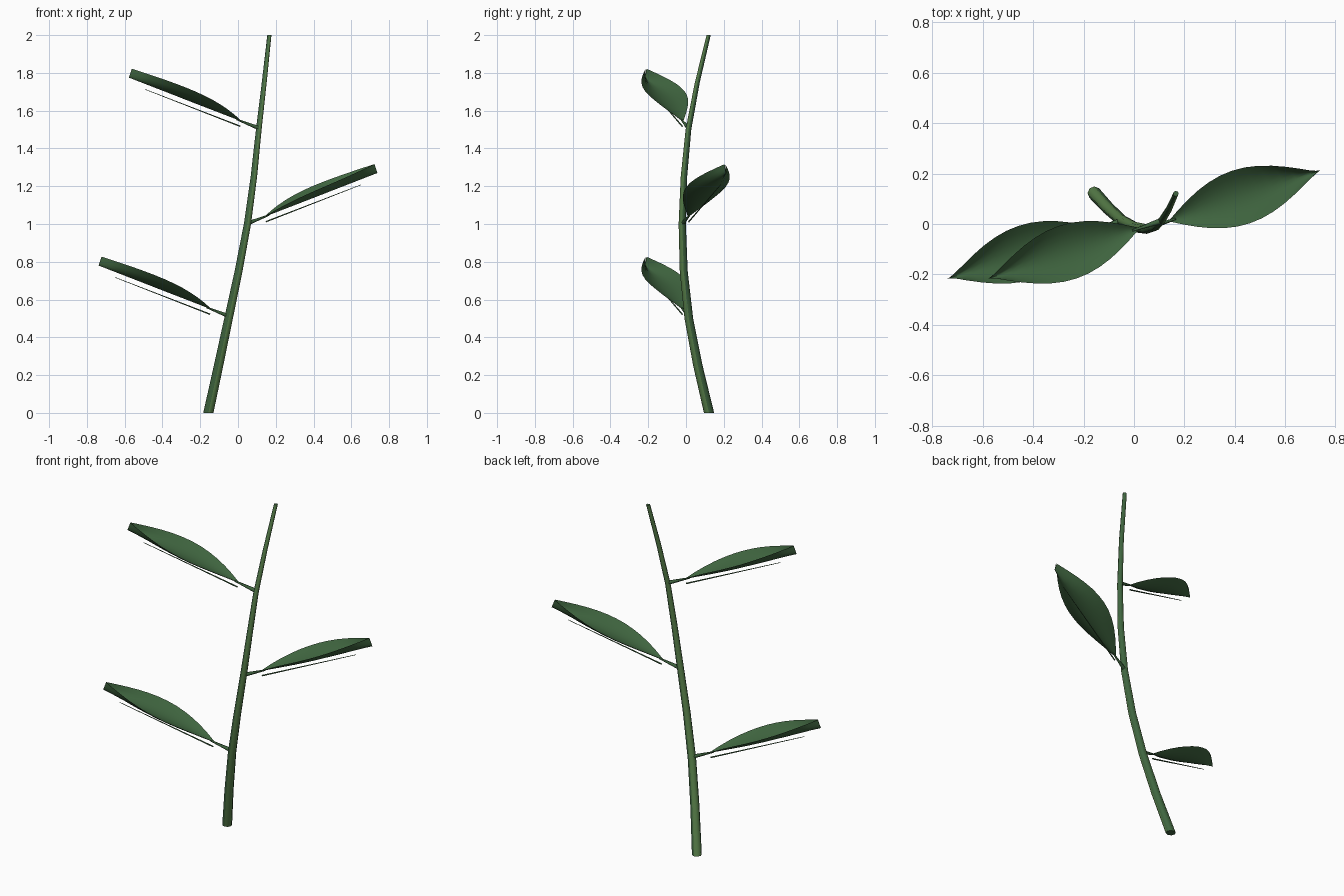
import bpy, math
from mathutils import Vector

cube = bpy.data.objects.get("Cube")
if cube:
    bpy.data.objects.remove(cube)


def material(name, rgb):
    m = bpy.data.materials.new(name)
    m.use_nodes = True
    color = (*rgb, 1)
    m.diffuse_color = color
    bsdf = m.node_tree.nodes["Principled BSDF"]
    bsdf.inputs["Base Color"].default_value = color
    bsdf.inputs["Roughness"].default_value = 0.8
    return m


leaf_green = material("leaf green", (0.05, 0.13, 0.05))
stem_green = material("stem green", (0.05, 0.13, 0.05))
light_green = material("light stem green", (0.10, 0.22, 0.07))


def make_object(name, verts, faces, *mats):
    mesh = bpy.data.meshes.new(name)
    mesh.from_pydata([tuple(v) for v in verts], [], faces)
    mesh.update()
    for m in mats:
        mesh.materials.append(m)
    obj = bpy.data.objects.new(name, mesh)
    bpy.context.collection.objects.link(obj)
    bpy.ops.object.select_all(action="DESELECT")
    obj.select_set(True)
    bpy.context.view_layer.objects.active = obj
    bpy.ops.object.shade_smooth_by_angle(angle=math.radians(60))
    return obj


def tube(name, centres, radii, side, up, sides, *mats):
    """Tapered capped tube whose rings lie in the side/up plane."""
    verts, faces = [], []
    for c, r in zip(centres, radii):
        for k in range(sides):
            a = math.tau * k / sides
            verts.append(c + r * (math.cos(a) * side + math.sin(a) * up))
    for i in range(len(centres) - 1):
        for k in range(sides):
            n = (k + 1) % sides
            a, b = i * sides, (i + 1) * sides
            faces.append((a + k, a + n, b + n, b + k))
    faces.append(tuple(reversed(range(sides))))
    faces.append(tuple(range(len(verts) - sides, len(verts))))
    return make_object(name, verts, faces, *mats)


# Curved stem, tapering upward
path = [(-0.157, 0.122), (-0.103, 0.063), (-0.05, 0.015), (0.003, -0.012),
        (0.05, -0.02), (0.084, -0.011), (0.11, 0.013), (0.139, 0.06), (0.166, 0.12)]
last = len(path) - 1
stem = tube("stem", [Vector((x, y, 2 * i / last)) for i, (x, y) in enumerate(path)],
            [0.027 - 0.016 * i / last for i in range(last + 1)],
            Vector((1, 0, 0)), Vector((0, 1, 0)), 8, stem_green, light_green)
for p in stem.data.polygons:
    p.material_index = int(p.normal.x * p.normal.y < -0.1)


# Leaf: short stalk, cupped blade and a thin rib running beneath it
def leaf(label, base, turn):
    base = Vector(base)
    reach = Vector((turn * 0.688, turn * 0.23, 0.267))
    along = reach.normalized()
    side = Vector((0, 0, 1)).cross(along).normalized()
    up = along.cross(side)
    start = base + reach * 0.13
    blade = reach * 0.87

    tube(label + "_stalk", [base, start + along * 0.03], [0.012, 0.004],
         side, up, 6, stem_green)

    rows, cols = 12, 8
    verts, faces = [], []
    for i in range(rows + 1):
        t = i / rows
        half = 0.108 * math.sin(math.pi * t) + 0.002
        cup = 0.05 * (1 - (1 - t) ** 4)
        for j in range(cols + 1):
            s = 2 * j / cols - 1
            verts.append(start + blade * t + side * (half * s) + up * (cup * s * s))
    w = cols + 1
    for i in range(rows):
        for j in range(cols):
            a = i * w + j
            faces.append((a, a + w, a + w + 1, a + 1))
    # wind the faces so that normals point up
    faces = [tuple(reversed(f)) for f in faces] if (
        (verts[faces[0][1]] - verts[faces[0][0]]).cross(
            verts[faces[0][3]] - verts[faces[0][0]]).z < 0) else faces
    make_object(label + "_blade", verts, faces, leaf_green)

    rib_start = start - up * 0.027
    tube(label + "_rib", [rib_start, rib_start + blade * 0.84], [0.004, 0.0015],
         side, up, 6, leaf_green)


leaf("lower_leaf", (-0.05, 0.013, 0.513), -1)
leaf("middle_leaf", (0.05, -0.018, 1.003), 1)
leaf("upper_leaf", (0.11, 0.013, 1.508), -1)
